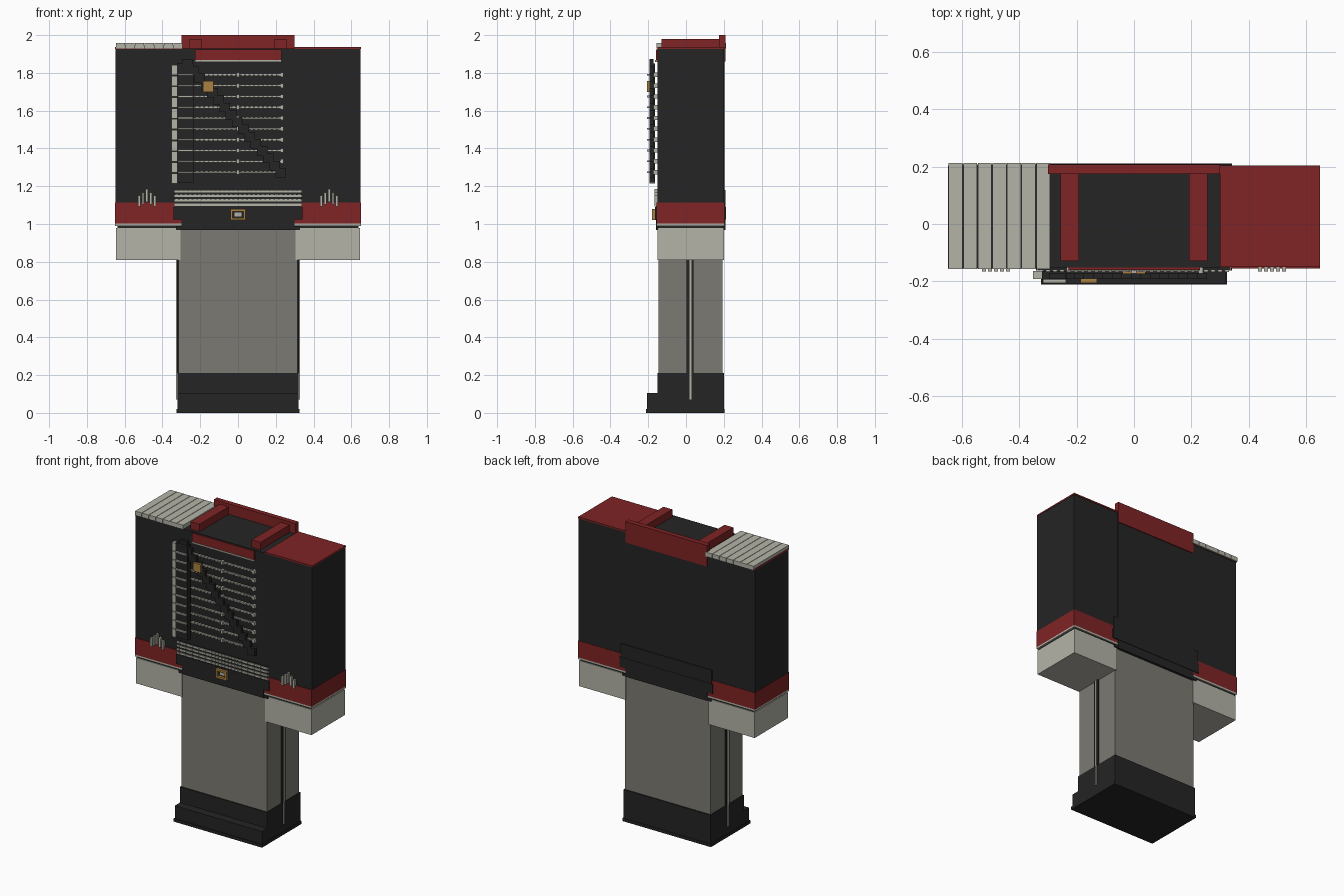
import bpy, bmesh
from mathutils import Matrix, Vector

if "Cube" in bpy.data.objects:
    bpy.data.objects.remove(bpy.data.objects["Cube"])


def material(name, rgb):
    m = bpy.data.materials.new(name)
    m.use_nodes = True
    col = (*rgb, 1)
    m.diffuse_color = col
    m.node_tree.nodes["Principled BSDF"].inputs["Base Color"].default_value = col
    return m


BLACK = material("black cloth", (.018, .018, .018))
GREY = material("grey cloth", (.2, .195, .168))
LIGHT = material("pale cord", (.46, .455, .39))
RED = material("red cloth", (.215, .017, .018))
GOLD = material("gold", (.4, .22, .055))


def boxes(name, mat, items):
    """One object made of boxes, each given as x, y and z ranges."""
    bm = bmesh.new()
    for xr, yr, zr in items:
        lo, hi = Vector((xr[0], yr[0], zr[0])), Vector((xr[1], yr[1], zr[1]))
        size = Matrix.Diagonal((*(hi - lo), 1))
        bmesh.ops.create_cube(bm, size=1, matrix=Matrix.Translation((lo + hi) / 2) @ size)
    me = bpy.data.meshes.new(name)
    bm.to_mesh(me)
    bm.free()
    me.materials.append(mat)
    ob = bpy.data.objects.new(name, me)
    bpy.context.collection.objects.link(ob)
    return ob


def box(name, mat, xr, yr, zr):
    return boxes(name, mat, [(xr, yr, zr)])


def around(c, w):
    return (c - w / 2, c + w / 2)


# Boots with toe step and sole
boxes("boots", BLACK, [((-.32, .32), (-.152, .2), (.02, .21)),
                       ((-.32, .32), (-.207, -.152), (.02, .105)),
                       ((-.325, .325), (-.212, .203), (0, .02))])

# Legs and side stripes
box("legs", GREY, (-.315, .315), (-.145, .192), (.21, .97))
for side, s in (("left", 1), ("right", -1)):
    def sx(a, b):
        return tuple(sorted((s * a, s * b)))
    box(side + "_leg_stripe", BLACK, sx(.31, .323), (.003, .04), (.21, .83))
    box(side + "_leg_piping", LIGHT, sx(.315, .327), (.018, .029), (.07, .83))

    # Sleeve, cuff and glove
    box(side + "_sleeve", BLACK, sx(.3, .648), (-.15, .202), (1.11, 1.926))
    box(side + "_shoulder_top", RED, sx(.3, .65), (-.15, .205), (1.926, 1.936))
    box(side + "_cuff", RED, sx(.3, .65), (-.155, .205), (1.002, 1.113))
    box(side + "_cuff_piping", LIGHT, sx(.3, .65), (-.155, .205), (.99, 1.002))
    box(side + "_cuff_shadow_band", BLACK, sx(.29, .638), (-.145, .195), (.978, .99))
    box(side + "_glove", LIGHT, sx(.305, .645), (-.15, .2), (.81, .98))

    # Fan of cords on the cuff
    fan = []
    for i in range(5):
        x = s * .482 + (i - 2) * .021
        bend = .018 * abs(i - 2)
        fan.append((around(x, .013), (-.166, -.15), (1.092 + .012 * (2 - abs(i - 2)), 1.186 - bend)))
    boxes(side + "_cuff_cords", LIGHT, fan)

    # Shoulder bar beside the collar
    box(side + "_collar_bar", RED, sx(.192, .257), (-.13, .18), (1.925, 1.98))

# Torso and collar
box("torso", BLACK, (-.3, .3), (-.152, .203), (.97, 1.93))
box("collar_back", RED, (-.3, .3), (.175, .208), (1.86, 2))
box("collar_front", RED, (-.228, .23), (-.16, -.14), (1.866, 1.925))
box("collar_piping", LIGHT, (-.228, .23), (-.163, -.15), (1.857, 1.867))

# Ribbed shoulder covering on the right
ribs = []
for i in range(7):
    x = -.647 + i * .051
    ribs.append(((x, x + .048), (-.157, .213), (1.928, 1.957)))
boxes("shoulder_ribs", LIGHT, ribs)
box("shoulder_rib_base", BLACK, (-.64, -.3), (-.153, .208), (1.93, 1.945))

# Beaded braid rows across the chest
ROWS = [1.79 - i * .0573 for i in range(10)]
braid, knots = [], []
for z in ROWS:
    braid.append(((-.235, .23), (-.162, -.15), around(z, .008)))
    for k in range(19):
        braid.append((around(-.215 + k * .024, .014), (-.166, -.15), around(z, .011)))
    for x in (0, .233):
        knots.append((around(x, .016), (-.172, -.15), around(z, .023)))
boxes("chest_braid", LIGHT, braid)
boxes("braid_knots", LIGHT, knots)

# Hanging panel with pale edge and cords
box("hanging_panel", BLACK, (-.322, -.235), (-.194, -.165), (1.22, 1.85))
boxes("panel_edge", LIGHT, [((-.352, -.32), (-.192, -.164), around(z - .005, .053)) for z in
                           [1.82 - i * .0573 for i in range(11)]])
boxes("panel_cords", LIGHT, [((-.318, -.238), (-.206, -.19), around(z, .009)) for z in ROWS])

# Stepped diagonal strap and buckle
strap = []
for i in range(16):
    t = i / 15
    strap.append((around(-.268 + t * .495, .056), (-.192, -.172), around(1.848 - t * .578, .05)))
boxes("diagonal_strap", BLACK, strap)
box("strap_buckle", GOLD, (-.186, -.13), (-.206, -.19), (1.7, 1.756))

# Sash with rows of beads
boxes("sash", BLACK, [((-.335, .335), (-.16, .209), (1.09, 1.18))])
cords = []
for i in range(4):
    z = 1.102 + i * .0235
    cords.append(((-.338, .338), (-.163, -.15), around(z, .011)))
    for k in range(28):
        cords.append((around(-.324 + k * .024, .014), (-.167, -.15), around(z, .013)))
boxes("sash_cords", LIGHT, cords)

# Belt and belt buckle
boxes("belt", BLACK, [((-.342, .342), (-.163, .211), (1.025, 1.09)),
                      ((-.3, .3), (-.16, .208), (.968, 1.03)),
                      ((-.328, .328), (-.157, .206), (.968, .987))])
bx, bz, w, h, t = 0, 1.05, .082, .06, .013
by = (-.18, -.16)
boxes("belt_buckle", GOLD, [(around(bx, w), by, (bz + h / 2 - t, bz + h / 2)),
                            (around(bx, w), by, (bz - h / 2, bz - h / 2 + t)),
                            ((bx - w / 2, bx - w / 2 + t), by, around(bz, h)),
                            ((bx + w / 2 - t, bx + w / 2), by, around(bz, h))])
box("belt_buckle_plate", LIGHT, around(bx, .036), (-.17, -.16), around(bz, .02))
